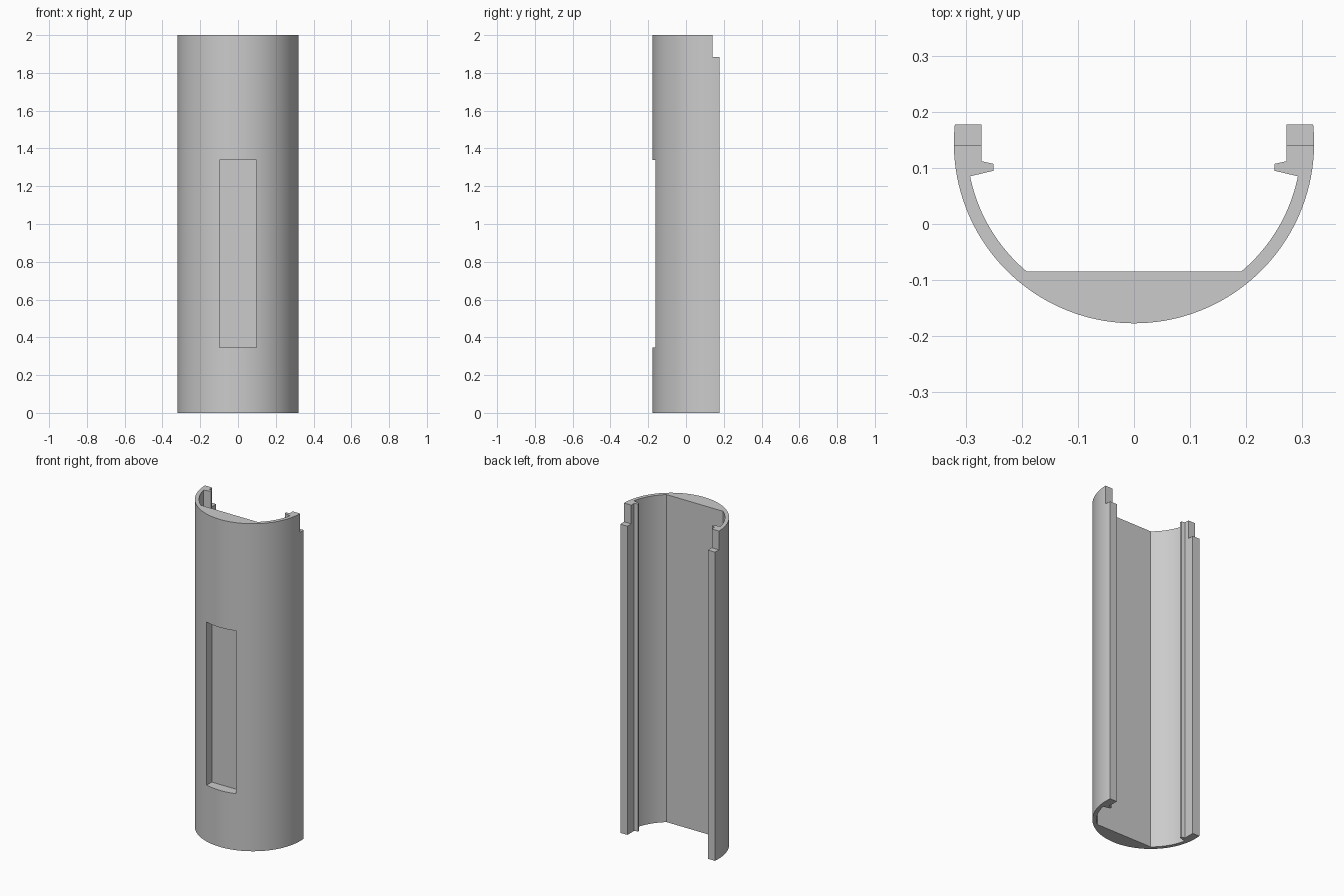
import bpy, bmesh, math

cube = bpy.data.objects.get("Cube")
if cube:
    bpy.data.objects.remove(cube, do_unlink=True)

HEIGHT = 2.0
CENTRE_Y = 0.144
R_OUT, R_IN = 0.321, 0.298
BACK_Y, FLAT_Y, LIP_Y = 0.177, -0.085, 0.085

grey = bpy.data.materials.new("plain grey")
grey.use_nodes = True
grey.diffuse_color = (0.6, 0.6, 0.6, 1)
grey.node_tree.nodes["Principled BSDF"].inputs["Base Color"].default_value = (0.6, 0.6, 0.6, 1)


def arc(radius, start, end, steps):
    """Points on a circle round the shell axis, angles measured from +x."""
    angles = [start + (end - start) * i / steps for i in range(steps + 1)]
    return [(radius * math.cos(a), CENTRE_Y + radius * math.sin(a)) for a in angles]


def angle_at(radius, y):
    return math.asin((y - CENTRE_Y) / radius)


def extrude_profile(name, points, height):
    bm = bmesh.new()
    face = bm.faces.new([bm.verts.new((x, y, 0)) for x, y in points])
    top = bmesh.ops.extrude_face_region(bm, geom=[face])["geom"]
    bmesh.ops.translate(bm, vec=(0, 0, height),
                        verts=[v for v in top if isinstance(v, bmesh.types.BMVert)])
    bmesh.ops.recalc_face_normals(bm, faces=bm.faces)
    mesh = bpy.data.meshes.new(name)
    bm.to_mesh(mesh)
    bm.free()
    obj = bpy.data.objects.new(name, mesh)
    bpy.context.collection.objects.link(obj)
    obj.data.materials.append(grey)
    return obj


def cut_box(target, low, high):
    """Cut an axis-aligned box out of the target."""
    (x0, y0, z0), (x1, y1, z1) = low, high
    cutter = extrude_profile("cutter", [(x0, y0), (x1, y0), (x1, y1), (x0, y1)], z1 - z0)
    cutter.location.z = z0
    cutter.hide_render = True
    mod = target.modifiers.new("cut", "BOOLEAN")
    mod.operation = "DIFFERENCE"
    mod.solver = "EXACT"
    mod.object = cutter
    bpy.context.view_layer.objects.active = target
    bpy.ops.object.modifier_apply(modifier=mod.name)
    bpy.data.objects.remove(cutter, do_unlink=True)


# Half of the cross-section: outer arc, thick rail, small lip, inner arc to the flat
half = arc(R_OUT, -math.pi / 2, angle_at(R_OUT, BACK_Y), 40)
half += [(0.272, BACK_Y), (0.272, 0.112), (0.25, 0.107), (0.25, 0.095)]
half += arc(R_IN, angle_at(R_IN, LIP_Y), angle_at(R_IN, FLAT_Y), 20)
mirrored = [(-x, y) for x, y in reversed(half[1:])]
shell = extrude_profile("half_tube_shell", half + mirrored, HEIGHT)

# Shallow rectangular recess in the front
cut_box(shell, (-0.098, -0.3, 0.345), (0.098, -0.113, 1.34))

# Step at the top of each rail
for side in (-1, 1):
    x0, x1 = sorted((side * 0.2, side * 0.4))
    cut_box(shell, (x0, 0.14, 1.885), (x1, 0.3, 2.1))

bpy.ops.object.select_all(action="DESELECT")
shell.select_set(True)
bpy.context.view_layer.objects.active = shell
bpy.ops.object.shade_smooth_by_angle(angle=math.radians(25))
